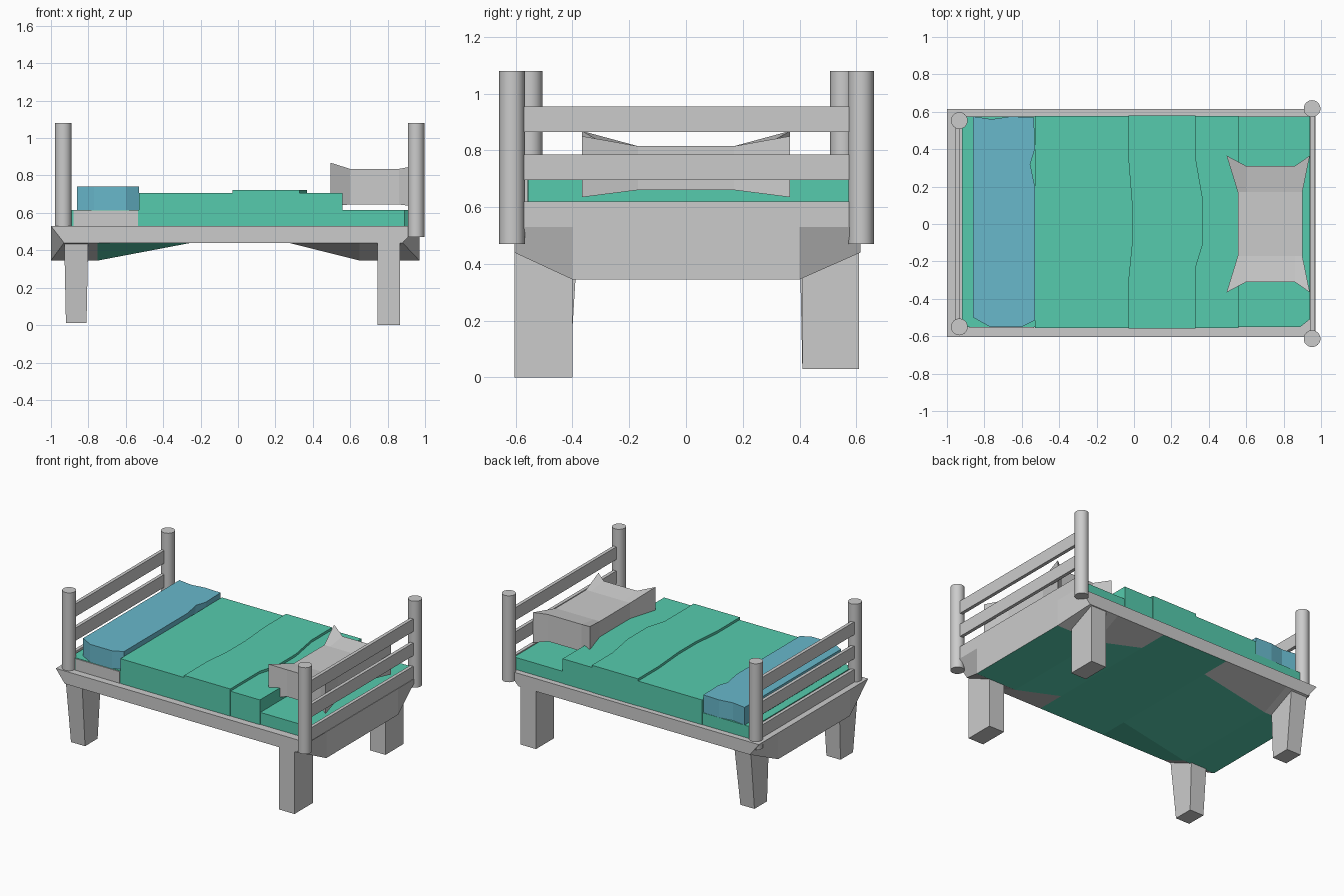
import bpy, bmesh

if "Cube" in bpy.data.objects:
    bpy.data.objects.remove(bpy.data.objects["Cube"])


def material(name, rgb):
    m = bpy.data.materials.new(name)
    m.diffuse_color = (*rgb, 1)
    m.use_nodes = True
    m.node_tree.nodes["Principled BSDF"].inputs["Base Color"].default_value = m.diffuse_color
    return m


GREY = material("light grey", (0.60, 0.60, 0.60))
TEAL = material("teal green", (0.093, 0.60, 0.42))
BLUE = material("soft blue", (0.138, 0.48, 0.60))


def make(name, verts, faces, *mats):
    me = bpy.data.meshes.new(name)
    me.from_pydata(verts, [], faces)
    bm = bmesh.new()
    bm.from_mesh(me)
    bmesh.ops.recalc_face_normals(bm, faces=bm.faces)
    bm.to_mesh(me)
    bm.free()
    for m in mats:
        me.materials.append(m)
    ob = bpy.data.objects.new(name, me)
    bpy.context.collection.objects.link(ob)
    return ob


def prism(name, outline, z0, z1, mat, bottom=None):
    """Extrude an xy outline; an optional bottom outline gives a taper."""
    n = len(outline)
    verts = [(x, y, z0) for x, y in (bottom or outline)] + [(x, y, z1) for x, y in outline]
    faces = [tuple(range(n)), tuple(range(n, 2 * n))]
    faces += [(i, (i + 1) % n, n + (i + 1) % n, n + i) for i in range(n)]
    return make(name, verts, faces, mat)


def rect(x0, x1, y0, y1):
    return [(x0, y0), (x1, y0), (x1, y1), (x0, y1)]


def shell(name, nx, ny, top, bottom, *mats):
    """Closed body from two grids; top(i, j) and bottom(i, j) give the points."""
    verts = [f(i, j) for f in (bottom, top) for i in range(nx) for j in range(ny)]
    n = nx * ny
    faces = []
    for i in range(nx - 1):
        for j in range(ny - 1):
            q = (i * ny + j, (i + 1) * ny + j, (i + 1) * ny + j + 1, i * ny + j + 1)
            faces += [q, tuple(k + n for k in q)]
    rim = [(i, 0) for i in range(nx)] + [(nx - 1, j) for j in range(1, ny)]
    rim += [(i, ny - 1) for i in range(nx - 2, -1, -1)] + [(0, j) for j in range(ny - 2, 0, -1)]
    ids = [i * ny + j for i, j in rim]
    for a, b in zip(ids, ids[1:] + ids[:1]):
        faces.append((a, b, b + n, a + n))
    return make(name, verts, faces, *mats)


# Bed frame: flat top, belly that drops toward both ends
FX = [-1.0, -0.75, -0.25, 0.27, 0.65, 0.97]
FY = [-0.605, -0.4, 0.4, 0.615]


def frame_bottom(i, j):
    side = j in (0, 3)
    x = FX[i]
    if side:
        x = {0: -0.93, 5: 0.88}.get(i, x)
    return (x, FY[j], 0.44 if side or i in (2, 3) else 0.345)


frame = shell("bed_frame", 6, 4, lambda i, j: (FX[i], FY[j], 0.53), frame_bottom, GREY, TEAL)
for p in frame.data.polygons:
    c = p.center
    if p.normal.z < -0.5:
        side = abs(c.y) > 0.4
        grey = side and (abs(c.x) > 0.75 or c.x > 0.27 or (c.y > 0 and c.x < -0.3))
        p.material_index = 0 if grey else 1

# Legs: straight on the right, tapered on the left
prism("front_right_leg", rect(0.745, 0.865, -0.605, -0.4), 0.0, 0.5, GREY)
prism("back_right_leg", rect(0.745, 0.865, 0.41, 0.61), 0.03, 0.5, GREY)
prism("front_left_leg", rect(-0.93, -0.80, -0.6, -0.38), 0.01, 0.5, GREY,
      rect(-0.92, -0.81, -0.55, -0.41))
prism("back_left_leg", rect(-0.93, -0.80, 0.4, 0.61), 0.03, 0.5, GREY,
      rect(-0.92, -0.81, 0.41, 0.55))

# Round posts and flat rails at both ends
for label, px, rx, front, back in (("right", 0.952, 0.955, -0.613, 0.617),
                                   ("left", -0.934, -0.945, -0.55, 0.553)):
    for depth, y in (("front", front), ("back", back)):
        bpy.ops.mesh.primitive_cylinder_add(vertices=18, radius=0.045, depth=0.61,
                                            location=(px, y, 0.775))
        post = bpy.context.object
        post.name = f"{depth}_{label}_post"
        post.data.materials.append(GREY)
        bpy.ops.object.shade_smooth_by_angle()
    for k, z in enumerate((0.53, 0.695, 0.865)):
        prism(f"{label}_rail_{k + 1}", rect(rx - 0.012, rx + 0.012, front + 0.035, back - 0.035),
              z, z + 0.09, GREY)

# Mattress with a grey sheet panel on the front
prism("mattress", [(-0.92, -0.55), (0.89, -0.55), (0.94, -0.51), (0.94, 0.575), (-0.92, 0.575)],
      0.52, 0.615, TEAL)
prism("sheet_side", rect(-0.88, -0.535, -0.556, -0.549), 0.53, 0.612, GREY)

# Blanket and its raised wavy middle fold
prism("blanket", rect(-0.53, 0.56, -0.555, 0.577), 0.525, 0.705, TEAL)
prism("blanket_fold", [(-0.03, -0.558), (0.33, -0.558), (0.33, -0.23), (0.37, -0.1),
                       (0.37, 0.12), (0.33, 0.35), (0.33, 0.58), (-0.03, 0.58),
                       (-0.03, 0.35), (-0.01, 0.1), (-0.01, -0.1), (-0.03, -0.3)],
      0.525, 0.722, TEAL)

# Folded blue throw
prism("folded_throw", [(-0.86, -0.5), (-0.77, -0.55), (-0.6, -0.55), (-0.53, -0.515),
                       (-0.53, 0.2), (-0.555, 0.32), (-0.53, 0.4), (-0.535, 0.57),
                       (-0.66, 0.575), (-0.76, 0.56), (-0.86, 0.575)],
      0.61, 0.74, BLUE)

# Pillow with flared, raised corners
PX, PY = [0.555, 0.6, 0.86, 0.90], [-0.31, -0.17, 0.17, 0.31]


def pillow(i, j, centre, edge, corner):
    ex, ey = i in (0, 3), j in (0, 3)
    x, y = PX[i], PY[j]
    if ex and ey:
        x = 0.495 if i == 0 else 0.94
        y *= 1.18
    return (x, y, corner if ex and ey else edge if ey else centre)


shell("pillow", 4, 4, lambda i, j: pillow(i, j, 0.815, 0.835, 0.868 if i == 0 else 0.85),
      lambda i, j: pillow(i, j, 0.66, 0.645, 0.635), GREY)
